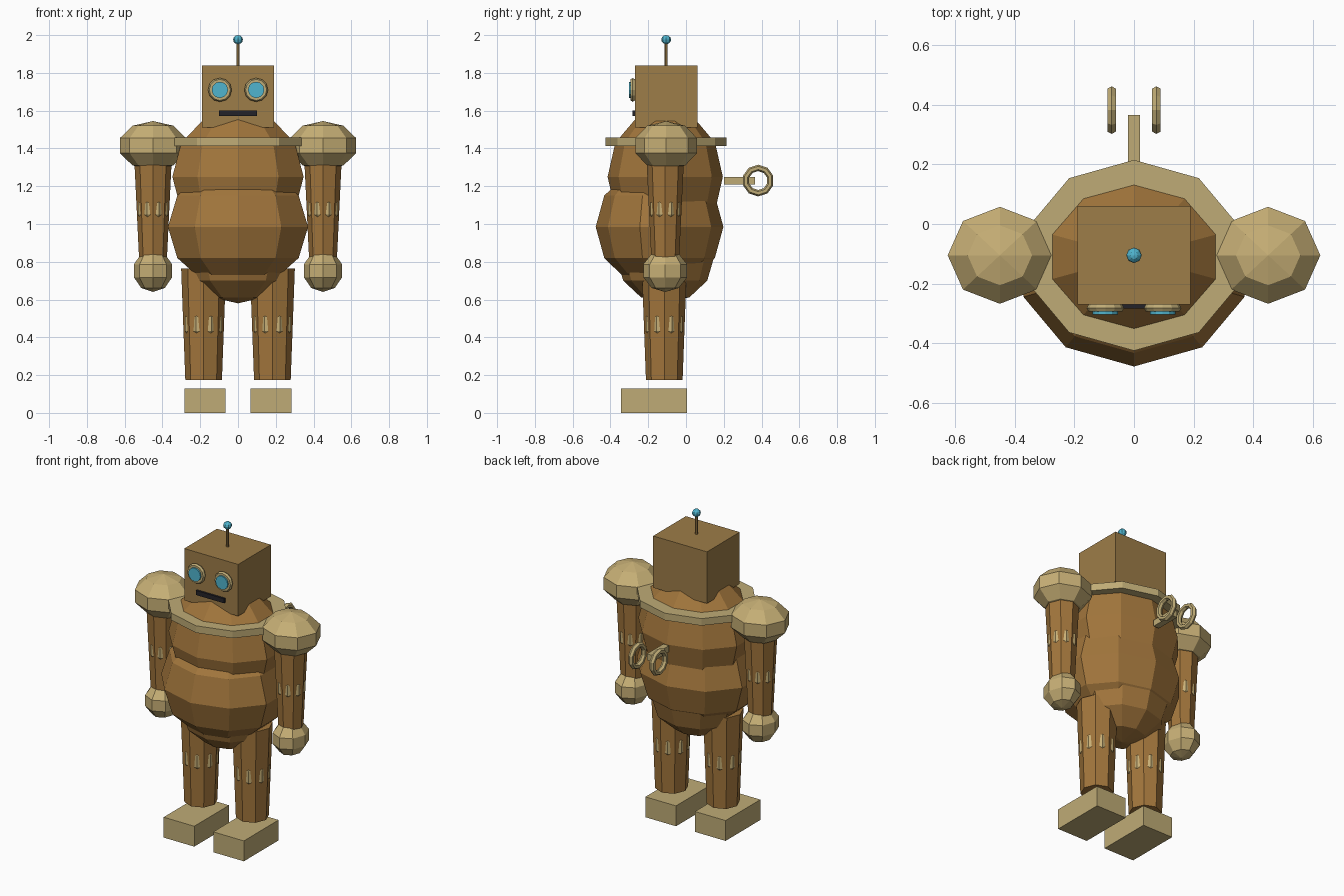
import bpy
import math
from mathutils import Matrix, Vector

if "Cube" in bpy.data.objects:
    bpy.data.objects.remove(bpy.data.objects["Cube"], do_unlink=True)


def material(name, rgb):
    m = bpy.data.materials.new(name)
    m.use_nodes = True
    m.diffuse_color = (*rgb, 1)
    m.node_tree.nodes["Principled BSDF"].inputs["Base Color"].default_value = (*rgb, 1)
    return m


HEAD = material("head brown", (0.34, 0.205, 0.065))
BODY = material("body brown", (0.36, 0.18, 0.045))
TAN = material("pale tan", (0.52, 0.41, 0.18))
JOINT = material("joint tan", (0.57, 0.43, 0.18))
CYAN = material("bright cyan", (0.08, 0.46, 0.62))
DARK = material("dark grey", (0.017, 0.016, 0.021))


def finish(name, mat, matrix=None):
    ob = bpy.context.object
    ob.name = name
    if matrix:
        ob.data.transform(matrix)
    ob.data.materials.append(mat)
    return ob


def ball(name, loc, radii, mat, segments=8, rings=5, turn=0):
    bpy.ops.mesh.primitive_uv_sphere_add(segments=segments, ring_count=rings, radius=1, location=loc)
    return finish(name, mat, Matrix.Diagonal((*radii, 1)) @ Matrix.Rotation(turn, 4, "Z"))


def box(name, low, high, mat):
    low, high = Vector(low), Vector(high)
    bpy.ops.mesh.primitive_cube_add(size=1, location=(low + high) / 2)
    return finish(name, mat, Matrix.Diagonal((*(high - low), 1)))


def tube(name, loc, r_bottom, r_top, height, mat, sides=8, matrix=None):
    bpy.ops.mesh.primitive_cone_add(vertices=sides, radius1=r_bottom, radius2=r_top,
                                    depth=height, location=loc)
    return finish(name, mat, matrix)


def ring(name, loc, major, minor, mat, axis, sides=10):
    bpy.ops.mesh.primitive_torus_add(major_radius=major, minor_radius=minor, location=loc,
                                     major_segments=sides, minor_segments=6)
    return finish(name, mat, Matrix.Rotation(math.pi / 2, 4, axis))


# Torso: three overlapping faceted ellipsoids and a flat collar
ball("chest", (0, -0.11, 1.25), (0.365, 0.305, 0.36), BODY, 10, 6)
ball("belly", (0, -0.14, 0.985), (0.39, 0.338, 0.33), BODY, 10, 6)
ball("hips", (0, -0.11, 0.82), (0.29, 0.257, 0.24), BODY, 10, 6)
tube("collar", (0, -0.105, 1.435), 1, 1, 0.045, TAN, 10, Matrix.Diagonal((0.37, 0.32, 1, 1)))

# Head, mouth and antenna
box("head", (-0.19, -0.27, 1.51), (0.19, 0.06, 1.84), HEAD)
box("mouth", (-0.1, -0.283, 1.573), (0.1, -0.268, 1.602), DARK)
tube("antenna_rod", (0, -0.105, 1.9), 0.008, 0.008, 0.14, HEAD, 6)
ball("antenna_tip", (0, -0.105, 1.976), (0.026, 0.026, 0.024), CYAN, 8, 6)

# Wind-up key on the back
box("key_shaft", (-0.02, 0.2, 1.21), (0.02, 0.365, 1.25), TAN)

# Paired parts
flat_on = Matrix.Rotation(math.pi / 2, 4, "X")
half_face = math.pi / 8
for side, s in (("left", 1), ("right", -1)):
    ring(side + "_eye_rim", (s * 0.096, -0.282, 1.71), 0.049, 0.014, TAN, "X", 12)
    tube(side + "_eye", (s * 0.096, -0.285, 1.71), 0.043, 0.043, 0.036, CYAN, 12, flat_on)
    ring(side + "_key_loop", (s * 0.075, 0.382, 1.23), 0.067, 0.017, TAN, "Y")

    ball(side + "_shoulder", (s * 0.45, -0.105, 1.415), (0.184, 0.171, 0.13), JOINT)
    tube(side + "_arm", (s * 0.45, -0.11, 1.08), 0.072, 0.101, 0.6, BODY)
    ball(side + "_elbow", (s * 0.45, -0.11, 1.08), (0.09, 0.09, 0.1), JOINT, turn=half_face)
    ball(side + "_hand", (s * 0.45, -0.11, 0.752), (0.106, 0.122, 0.112), JOINT)

    tube(side + "_leg", (s * 0.182, -0.115, 0.47), 0.097, 0.119, 0.59, BODY)
    ball(side + "_knee", (s * 0.182, -0.115, 0.47), (0.111, 0.111, 0.12), JOINT, turn=half_face)
    box(side + "_foot", (s * 0.175 - 0.108, -0.345, 0), (s * 0.175 + 0.108, 0.005, 0.13), TAN)
